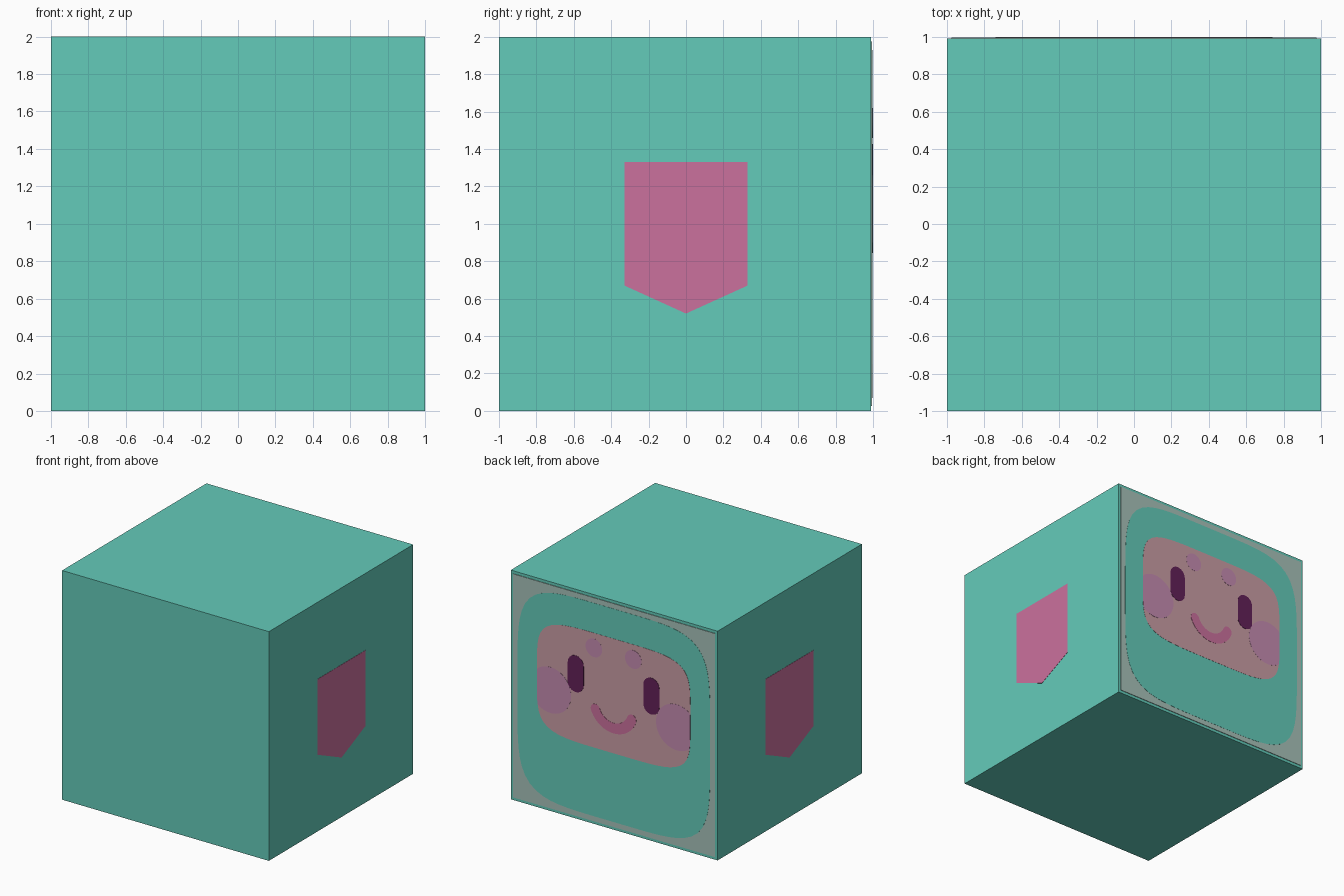
import bpy, bmesh
from math import sin, cos, pi, radians

if "Cube" in bpy.data.objects:
    bpy.data.objects.remove(bpy.data.objects["Cube"])

def material(name, r, g, b):
    lin = [((c / 255 + 0.055) / 1.055) ** 2.4 for c in (r, g, b)]
    m = bpy.data.materials.new(name)
    m.diffuse_color = (*lin, 1)
    m.use_nodes = True
    m.node_tree.nodes["Principled BSDF"].inputs["Base Color"].default_value = m.diffuse_color
    return m

TEAL = material("teal", 100, 203, 186)
GREY = material("pale_grey", 167, 194, 186)
ROSE = material("dusty_rose", 202, 157, 165)
LILAC = material("lilac", 197, 140, 177)
PINK = material("pink", 203, 113, 158)
PLUM = material("dark_plum", 99, 33, 88)

def prism(name, pts, a, b, mat, axis="y"):
    """Flat plate: 2D outline swept from a to b along the given axis."""
    bm = bmesh.new()
    place = (lambda p, d: (p[0], d, p[1])) if axis == "y" else (lambda p, d: (d, p[0], p[1]))
    lo = [bm.verts.new(place(p, a)) for p in pts]
    hi = [bm.verts.new(place(p, b)) for p in pts]
    bm.faces.new(lo)
    bm.faces.new(hi)
    n = len(pts)
    for i in range(n):
        j = (i + 1) % n
        bm.faces.new((lo[i], lo[j], hi[j], hi[i]))
    bmesh.ops.recalc_face_normals(bm, faces=bm.faces[:])
    me = bpy.data.meshes.new(name)
    bm.to_mesh(me)
    bm.free()
    me.materials.append(mat)
    ob = bpy.data.objects.new(name, me)
    bpy.context.collection.objects.link(ob)
    return ob

def rect(hx, z0, z1):
    return [(-hx, z0), (hx, z0), (hx, z1), (-hx, z1)]

def squircle(a, b, cz, power, n=96):
    pts = []
    for i in range(n):
        c, s = cos(2 * pi * i / n), sin(2 * pi * i / n)
        r = (abs(c) ** power + abs(s) ** power) ** (-1 / power)
        pts.append((a * r * c, cz + b * r * s))
    return pts

def arc(cx, cz, r, a0, a1, n=16):
    return [(cx + r * cos(radians(a0 + (a1 - a0) * i / n)),
             cz + r * sin(radians(a0 + (a1 - a0) * i / n))) for i in range(n + 1)]

# body
prism("body", [(-0.998, 0), (0.998, 0), (0.998, 2), (-0.998, 2)], -1, 0.99, TEAL)

# side badges
badge = [(-0.33, 1.33), (-0.33, 0.67), (0, 0.52), (0.33, 0.67), (0.33, 1.33)]
for side, s in (("right", 1), ("left", -1)):
    prism(side + "_badge", badge, s * 0.998, s * 1.0, PINK, "x")

# layered panels on the back
L = [0.99, 0.995, 0.9965, 0.998, 0.999, 1.0]
FA, FB, FZ, FP = 0.74, 0.50, 1.17, 5
prism("back_frame", rect(0.975, 0.025, 1.975), L[0], L[1], GREY)
prism("back_screen", squircle(0.93, 0.93, 1.0, 5), L[1], L[2], TEAL)
prism("face_panel", squircle(FA, FB, FZ, FP), L[2], L[3], ROSE)

def clamp_to_face(p):
    k = (abs(p[0] / FA) ** FP + abs((p[1] - FZ) / FB) ** FP) ** (1 / FP)
    return p if k <= 1 else (p[0] / k, FZ + (p[1] - FZ) / k)

# cheeks, brows and eyes on both sides
for side, s in (("right", 1), ("left", -1)):
    cheek = [clamp_to_face(p) for p in arc(s * 0.61, 1.06, 0.20, 0, 360, 48)[:-1]]
    prism(side + "_cheek", cheek, L[3], L[4], LILAC)
    prism(side + "_brow", arc(s * 0.19, 1.54, 0.08, 0, 360, 32)[:-1], L[3], L[4], LILAC)
    eye = arc(s * 0.365, 1.35, 0.077, 0, 180) + arc(s * 0.365, 1.185, 0.077, 180, 360)
    prism(side + "_eye", eye, L[3], L[5], PLUM)

# smile: thick arc with round ends
R, W, CZ, H = 0.188, 0.045, 1.078, 69
e0, e1 = 270 - H, 270 + H
end = lambda a: (R * cos(radians(a)), CZ + R * sin(radians(a)))
smile = (arc(0, CZ, R + W, e0, e1, 24) + arc(*end(e1), W, e1, e1 + 180, 8)[1:-1]
         + arc(0, CZ, R - W, e1, e0, 24) + arc(*end(e0), W, e0 + 180, e0 + 360, 8)[1:-1])
prism("smile", smile, L[3], L[5], PINK)
